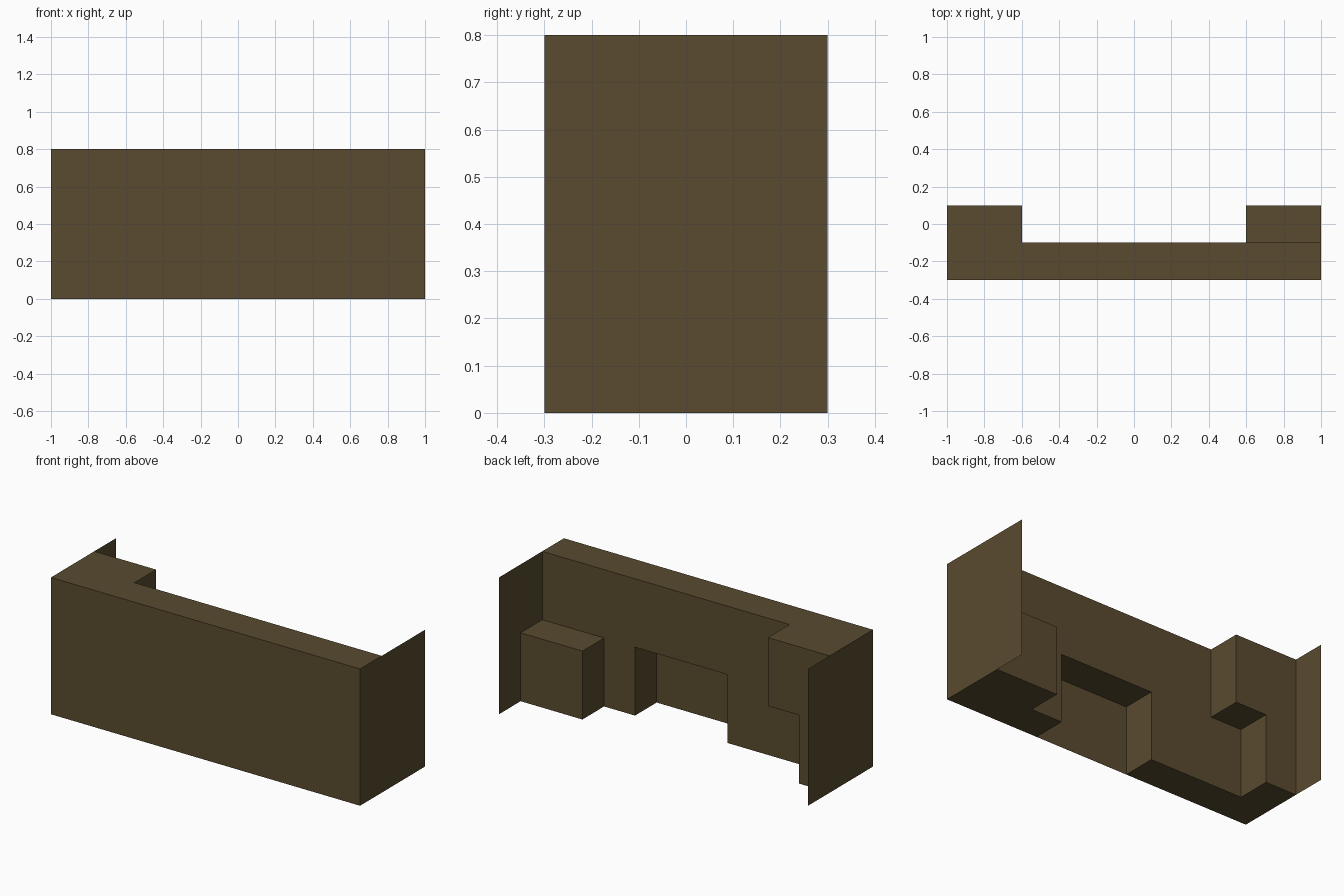
import bpy
import bmesh

if "Cube" in bpy.data.objects:
    bpy.data.objects.remove(bpy.data.objects["Cube"])

# One flat colour for the whole model
brown = bpy.data.materials.new("dark_olive_brown")
brown.diffuse_color = (0.10, 0.07, 0.029, 1.0)
brown.use_nodes = True
brown.node_tree.nodes["Principled BSDF"].inputs["Base Color"].default_value = brown.diffuse_color


def finish(name, bm):
    mesh = bpy.data.meshes.new(name)
    bm.to_mesh(mesh)
    bm.free()
    mesh.materials.append(brown)
    obj = bpy.data.objects.new(name, mesh)
    bpy.context.collection.objects.link(obj)
    return obj


def sheet(name, points):
    """A single flat face of zero thickness."""
    bm = bmesh.new()
    bm.faces.new([bm.verts.new(p) for p in points])
    return finish(name, bm)


def prism(name, plan, z0, z1):
    """A plan outline (x, y) pulled up from z0 to z1."""
    bm = bmesh.new()
    face = bm.faces.new([bm.verts.new((x, y, z0)) for x, y in plan])
    top = bmesh.ops.extrude_face_region(bm, geom=[face], use_keep_orig=True)
    moved = [v for v in top["geom"] if isinstance(v, bmesh.types.BMVert)]
    bmesh.ops.translate(bm, verts=moved, vec=(0, 0, z1 - z0))
    bmesh.ops.recalc_face_normals(bm, faces=bm.faces[:])
    return finish(name, bm)


W, FRONT, BACK = 1.0, -0.3, 0.3      # half width, front and back planes
INNER, DEEP = -0.1, 0.1              # back of the thin slab and of the deep ends
MID, TOP = 0.4, 0.8                  # shelf height and full height

# Upper beam, deeper at the left end
prism("upper_beam", [(-W, FRONT), (W, FRONT), (W, INNER),
                     (-0.6, INNER), (-0.6, DEEP), (-W, DEEP)], MID, TOP)

# Lower supports on either side of the open recess
prism("left_support", [(-W, FRONT), (-0.2, FRONT), (-0.2, INNER),
                       (-0.8, INNER), (-0.8, DEEP), (-W, DEEP)], 0, MID)
prism("right_support", [(0.4, FRONT), (W, FRONT), (W, DEEP),
                        (0.6, DEEP), (0.6, INNER), (0.4, INNER)], 0, MID)

# Thin front skin closing the recess
sheet("front_panel", [(-0.2, FRONT, 0), (0.4, FRONT, 0),
                      (0.4, FRONT, MID), (-0.2, FRONT, MID)])

# Thin side skins reaching back past the body
sheet("left_side_panel", [(-W, BACK, 0), (-W, DEEP, 0),
                          (-W, DEEP, TOP), (-W, BACK, TOP)])
sheet("right_side_panel", [(W, DEEP, 0), (W, BACK, 0), (W, BACK, TOP),
                           (W, INNER, TOP), (W, INNER, MID), (W, DEEP, MID)])
